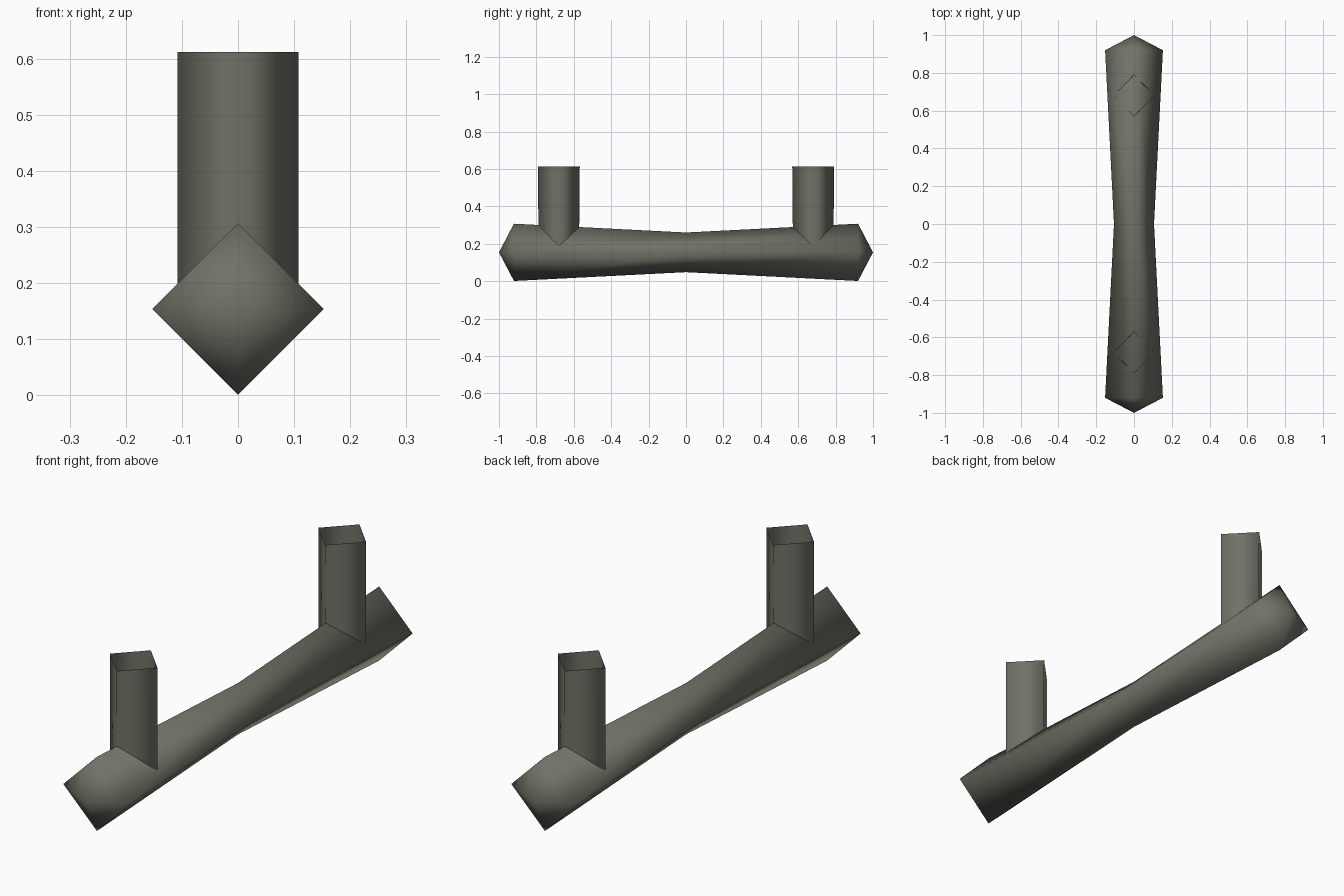
import bpy, bmesh, math

if "Cube" in bpy.data.objects:
    bpy.data.objects.remove(bpy.data.objects["Cube"])

metal = bpy.data.materials.new("dark olive grey metal")
metal.diffuse_color = (0.16, 0.17, 0.135, 1)
metal.use_nodes = True
metal.node_tree.nodes["Principled BSDF"].inputs["Base Color"].default_value = metal.diffuse_color


def finish(bm, name):
    bmesh.ops.recalc_face_normals(bm, faces=bm.faces[:])
    mesh = bpy.data.meshes.new(name)
    bm.to_mesh(mesh)
    bm.free()
    mesh.materials.append(metal)
    for p in mesh.polygons:
        p.use_smooth = True
    obj = bpy.data.objects.new(name, mesh)
    bpy.context.collection.objects.link(obj)
    return obj


def bridge(bm, a, b):
    for i in range(4):
        j = (i + 1) % 4
        bm.faces.new((a[i], a[j], b[j], b[i]))


def diamond(bm, place):
    """Four corners; place maps unit circle coordinates to a position."""
    return [bm.verts.new(place(round(math.cos(i * math.pi / 2)),
                               round(math.sin(i * math.pi / 2)))) for i in range(4)]


# Waisted diamond-section bar with pointed ends
CZ = 0.154
bm = bmesh.new()
rings = [diamond(bm, lambda u, v, y=y, r=r: (u * r, y, CZ + v * r))
         for y, r in ((-0.92, 0.153), (0, 0.106), (0.92, 0.153))]
bridge(bm, rings[0], rings[1])
bridge(bm, rings[1], rings[2])
for ring, y in ((rings[0], -1), (rings[2], 1)):
    tip = bm.verts.new((0, y, CZ))
    for i in range(4):
        bm.faces.new((ring[i], ring[(i + 1) % 4], tip))
finish(bm, "handle_bar")

# Open-ended diamond-section mounting posts
for name, cy in (("front_post", -0.68), ("back_post", 0.68)):
    bm = bmesh.new()
    low, high = [diamond(bm, lambda u, v, z=z, r=r: (u * 0.108, cy + v * r, z))
                 for z, r in ((0.17, 0.108), (0.612, 0.112))]
    bridge(bm, low, high)
    finish(bm, name)
